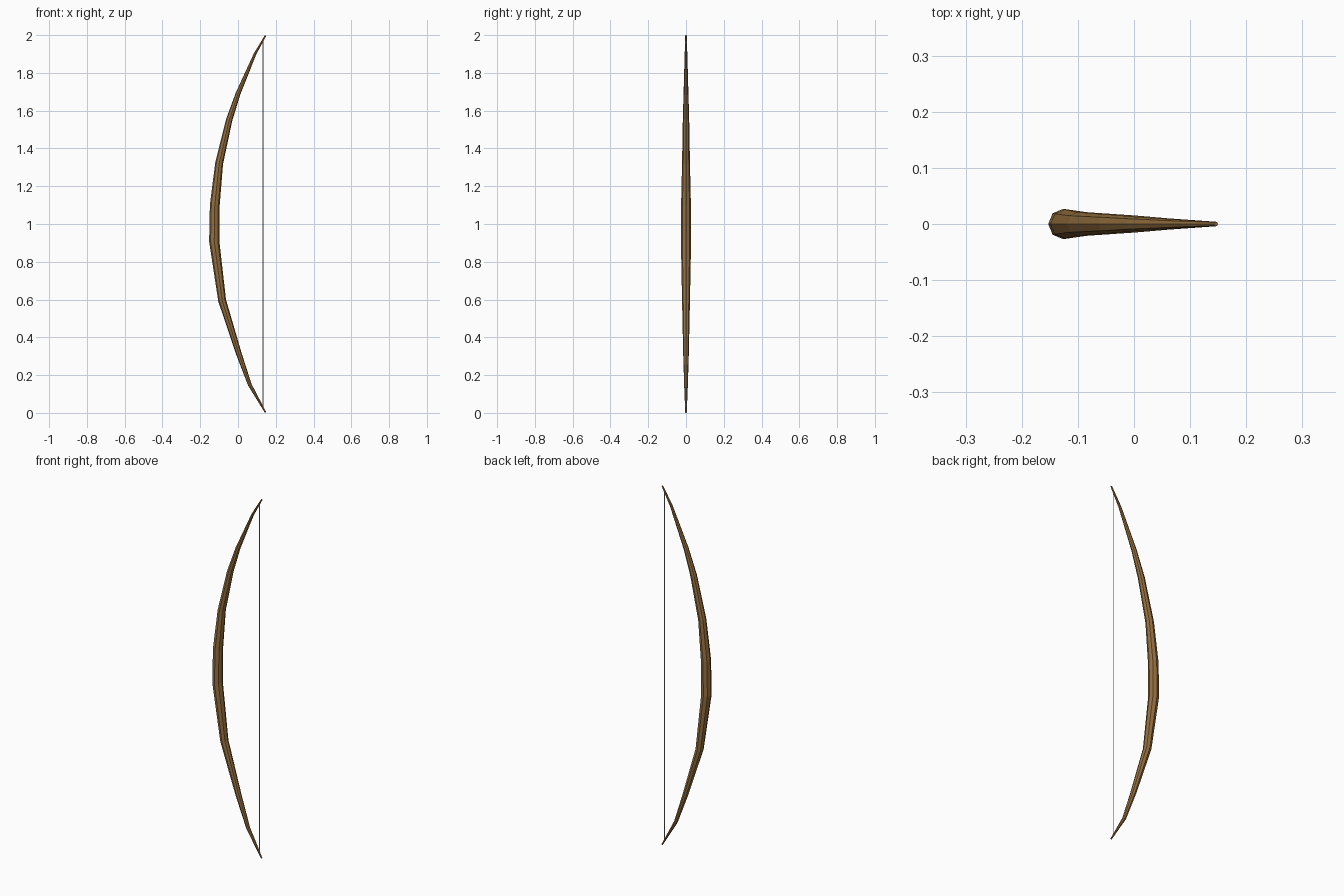
import bpy, bmesh, math
from mathutils import Vector

if "Cube" in bpy.data.objects:
    bpy.data.objects.remove(bpy.data.objects["Cube"])

SIDES = 8


def tube(name, path, sides):
    """Sweep a regular polygon along (x, z, radius) stations lying in the xz plane."""
    bm = bmesh.new()
    pts = [Vector((x, 0, z)) for x, z, r in path]
    rings = []
    for i, p in enumerate(pts):
        t = (pts[min(i + 1, len(pts) - 1)] - pts[max(i - 1, 0)]).normalized()
        side = Vector((t.z, 0, -t.x))
        r = path[i][2]
        rings.append([bm.verts.new(p + side * r * math.cos(a) + Vector((0, r * math.sin(a), 0)))
                      for a in (2 * math.pi * k / sides for k in range(sides))])
    for a, b in zip(rings, rings[1:]):
        for k in range(sides):
            n = (k + 1) % sides
            bm.faces.new((a[k], a[n], b[n], b[k]))
    bm.faces.new(rings[0])
    bm.faces.new(rings[-1])
    bmesh.ops.recalc_face_normals(bm, faces=bm.faces)
    mesh = bpy.data.meshes.new(name)
    bm.to_mesh(mesh)
    bm.free()
    obj = bpy.data.objects.new(name, mesh)
    bpy.context.collection.objects.link(obj)
    return obj


# Curved wooden stave, thick at the grip and tapering to both tips
stave = tube("bow_stave", [
    (0.146, 0.002, 0.004), (0.062, 0.15, 0.010), (0.004, 0.315, 0.015),
    (-0.084, 0.595, 0.021), (-0.126, 0.91, 0.027), (-0.123, 1.10, 0.026),
    (-0.100, 1.32, 0.021), (-0.047, 1.55, 0.017), (0.000, 1.69, 0.013),
    (0.090, 1.90, 0.007), (0.146, 1.998, 0.004)], SIDES)
wood = bpy.data.materials.new("wood")
wood.diffuse_color = (0.30, 0.16, 0.05, 1)
wood.use_nodes = True
wood.node_tree.nodes["Principled BSDF"].inputs["Base Color"].default_value = wood.diffuse_color
stave.data.materials.append(wood)

# Thin straight string joining the tips
tube("bow_string", [(0.133, 0.02, 0.0025), (0.133, 1.98, 0.0025)], 4)
